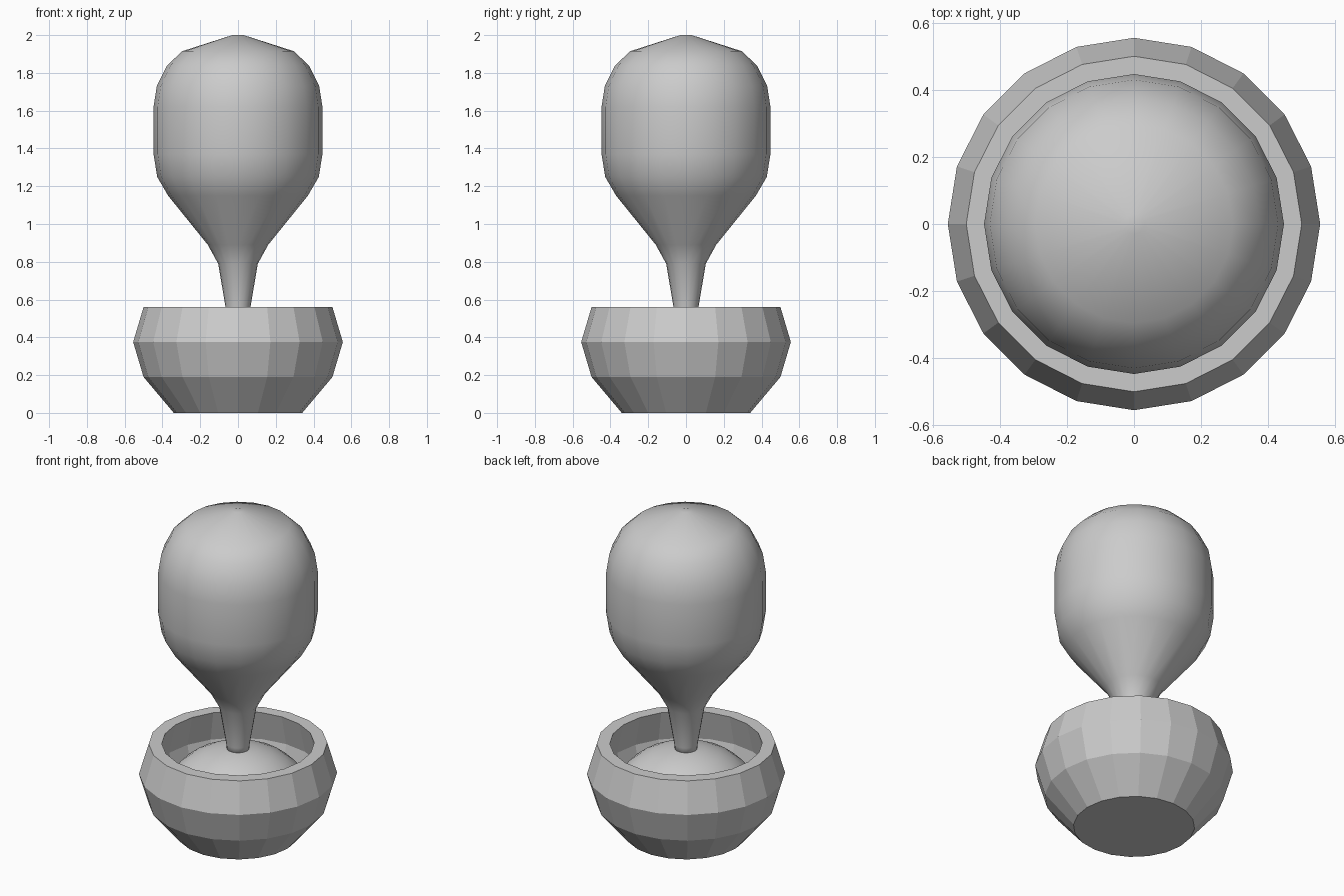
import bpy, bmesh, math

if "Cube" in bpy.data.objects:
    bpy.data.objects.remove(bpy.data.objects["Cube"])

SIDES = 20


def lathe(name, profile, smooth):
    """Revolve (radius, z) points; the first and last rings are capped."""
    bm = bmesh.new()
    rings = []
    for r, z in profile:
        rings.append([bm.verts.new((r * math.cos(math.tau * i / SIDES),
                                    r * math.sin(math.tau * i / SIDES), z))
                      for i in range(SIDES)])
    for a, b in zip(rings, rings[1:]):
        for i in range(SIDES):
            j = (i + 1) % SIDES
            bm.faces.new((a[i], a[j], b[j], b[i]))
    bm.faces.new(rings[0][::-1])
    bm.faces.new(rings[-1])
    bmesh.ops.recalc_face_normals(bm, faces=bm.faces)
    for f in bm.faces:
        f.smooth = smooth
    mesh = bpy.data.meshes.new(name)
    bm.to_mesh(mesh)
    bm.free()
    ob = bpy.data.objects.new(name, mesh)
    bpy.context.collection.objects.link(ob)
    return ob


# Faceted pot: outer wall, rim, then inner wall down to the floor
lathe("pot", [(0.34, 0), (0.50, 0.19), (0.555, 0.375), (0.50, 0.56),
              (0.427, 0.56), (0.47, 0.375), (0.43, 0.21), (0.30, 0.06)], False)

# Rounded mound of soil inside the pot
steps = 7
mound = [(0.42 * math.cos(t), 0.205 + 0.33 * math.sin(t))
         for t in (math.radians(88) * i / steps for i in range(steps + 1))]
lathe("soil", mound, True)

# Stem flaring into the rounded crown
lathe("stem_and_crown", [(0.06, 0.50), (0.066, 0.56), (0.105, 0.79), (0.16, 0.89),
                         (0.37, 1.15), (0.428, 1.25), (0.447, 1.37), (0.447, 1.62),
                         (0.43, 1.73), (0.375, 1.84), (0.295, 1.915), (0.03, 2.0)], True)
